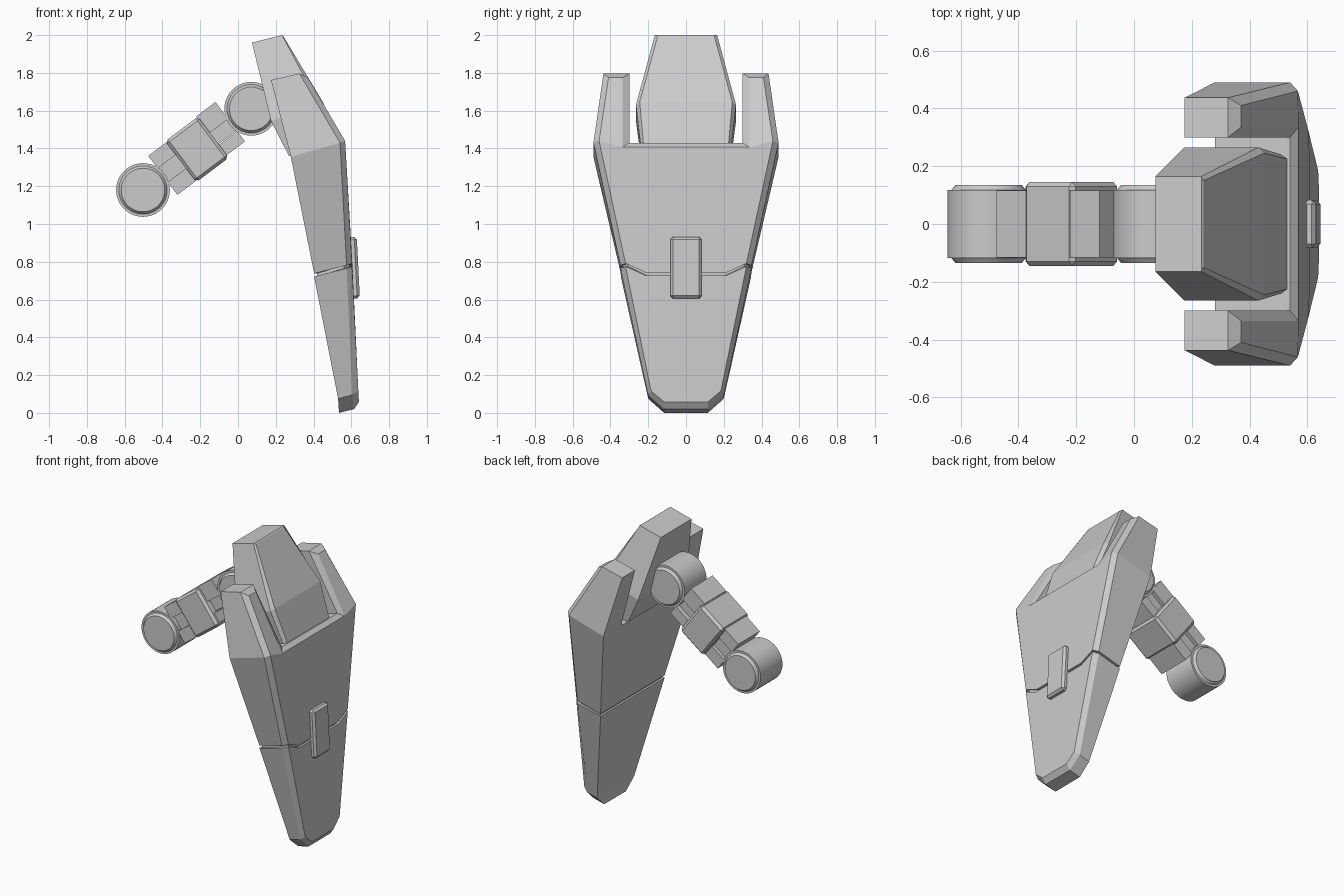
import bpy, bmesh
from math import pi, atan2
from mathutils import Matrix, Vector

if "Cube" in bpy.data.objects:
    bpy.data.objects.remove(bpy.data.objects["Cube"])


def finish(bm, name):
    bmesh.ops.recalc_face_normals(bm, faces=bm.faces[:])
    me = bpy.data.meshes.new(name)
    bm.to_mesh(me)
    bm.free()
    ob = bpy.data.objects.new(name, me)
    bpy.context.collection.objects.link(ob)
    return ob


def loft(name, rings, caps):
    """Join equal rings of points with quads; caps lists the end faces."""
    bm = bmesh.new()
    rows = [[bm.verts.new(p) for p in r] for r in rings]
    n = len(rings[0])
    for a, b in zip(rows, rows[1:]):
        for i in range(n):
            j = (i + 1) % n
            bm.faces.new((a[i], a[j], b[j], b[i]))
    for row in (rows[0], rows[-1]):
        for cap in caps:
            bm.faces.new([row[i] for i in cap])
    return finish(bm, name)


def both(half):
    """Mirror a half section across y = 0 into a full ring."""
    return half + [(x, -y, z) for x, y, z in reversed(half)]


def box(name, size, matrix, bevel=0.0):
    bm = bmesh.new()
    bmesh.ops.create_cube(bm, size=1, matrix=Matrix.Diagonal((*size, 1)))
    if bevel:
        bmesh.ops.bevel(bm, geom=bm.edges[:], offset=bevel, segments=1, affect='EDGES')
    bm.transform(matrix)
    return finish(bm, name)


CAP3 = [(0, 1, 4, 5), (1, 2, 3, 4)]
CAP4 = [(0, 1, 6, 7), (1, 3, 4, 6), (1, 2, 3), (4, 5, 6)]


# Shield body: half sections of back, side, front corner, front middle
def seam(dz, inset):
    i = inset
    return [(0.403 + i, 0.345 - i, 0.722 + dz), (0.575 - i, 0.347 - i, 0.765 + dz),
            (0.604 - i, 0.320 - i, 0.775 + dz), (0.608 - i, 0.215 - i / 2, 0.728 + dz)]


sections = [
    [(0.535, 0.116, 0.0), (0.615, 0.116, 0.02), (0.640, 0.116, 0.058), (0.640, 0.09, 0.058)],
    [(0.530, 0.200, 0.075), (0.605, 0.200, 0.095), (0.637, 0.185, 0.116), (0.637, 0.12, 0.116)],
    seam(0, 0), seam(0, 0.014), seam(0.016, 0.014), seam(0.016, 0),
    [(0.280, 0.490, 0.1355 * 10), (0.540, 0.490, 1.43), (0.567, 0.460, 1.44), (0.569, 0.335, 1.407)],
]
loft("shield_body", [both(s) for s in sections], CAP4)

# Upper prongs on either side of the slot
prong = [
    [(0.280, 0.49, 1.355), (0.540, 0.49, 1.43), (0.567, 0.46, 1.44),
     (0.569, 0.335, 1.407), (0.540, 0.30, 1.43), (0.280, 0.30, 1.355)],
    [(0.175, 0.437, 1.762), (0.325, 0.437, 1.797), (0.370, 0.41, 1.775),
     (0.370, 0.335, 1.775), (0.325, 0.30, 1.797), (0.175, 0.30, 1.762)],
]
for side, s in (("left", 1), ("right", -1)):
    loft("shield_prong_" + side, [[(x, s * y, z) for x, y, z in r] for r in prong], CAP3)

# Central block standing in the slot
loft("center_block", [both(s) for s in (
    [(0.270, 0.240, 1.36), (0.510, 0.240, 1.415), (0.530, 0.225, 1.425)],
    [(0.175, 0.265, 1.545), (0.430, 0.265, 1.63), (0.450, 0.245, 1.645)],
    [(0.074, 0.165, 1.96), (0.233, 0.165, 2.0), (0.240, 0.150, 1.995)],
)], CAP3)

# Raised plate on the shield face
box("face_plate", (0.06, 0.166, 0.325),
    Matrix.Translation((0.607, 0, 0.768)) @ Matrix.Rotation(-0.05, 4, 'Y'), 0.014)

# Round joints at both ends of the arm
low, high = Vector((-0.503, 0, 1.18)), Vector((0.07, 0, 1.61))
profile = [(-0.135, 0.115), (-0.118, 0.128), (-0.118, 0.142),
           (0.118, 0.142), (0.118, 0.128), (0.135, 0.115)]
for name, c in (("lower_joint", low), ("upper_joint", high)):
    bm = bmesh.new()
    rows = []
    for y, r in profile:
        circ = bmesh.ops.create_circle(bm, segments=48, radius=r,
                                       matrix=Matrix.Translation(c + Vector((0, y, 0))) @ Matrix.Rotation(pi / 2, 4, 'X'))
        rows.append(circ["verts"])
    for a, b in zip(rows, rows[1:]):
        for i in range(48):
            j = (i + 1) % 48
            bm.faces.new((a[i], a[j], b[j], b[i]))
    bm.faces.new(rows[0])
    bm.faces.new(rows[-1])
    ob = finish(bm, name)
    bpy.ops.object.select_all(action='DESELECT')
    ob.select_set(True)
    bpy.context.view_layer.objects.active = ob
    bpy.ops.object.shade_smooth_by_angle()

# Arm frame: local x runs from the lower to the upper joint
d = high - low
arm = Matrix.Translation((low + high) / 2) @ Matrix.Rotation(-atan2(d.z, d.x), 4, 'Y')


def arm_box(name, u0, u1, v0, v1, width, bevel=0.0):
    mid = Matrix.Translation(((u0 + u1) / 2, 0, (v0 + v1) / 2))
    return box(name, (u1 - u0, width, v1 - v0), arm @ mid, bevel)


arm_box("arm_block", -0.108, 0.108, -0.136, 0.136, 0.29, 0.016)
arm_box("arm_neck", -0.30, 0.30, -0.045, 0.045, 0.18)
# Fork lobes reaching toward each joint
for name, u0, u1, v0, v1 in (
        ("upper_fork_top", 0.10, 0.228, 0.03, 0.142),
        ("upper_fork_bottom", 0.10, 0.228, -0.118, -0.05),
        ("lower_fork_top", -0.228, -0.10, 0.045, 0.128),
        ("lower_fork_bottom", -0.228, -0.10, -0.13, -0.045)):
    arm_box(name, u0, u1, v0, v1, 0.232)
